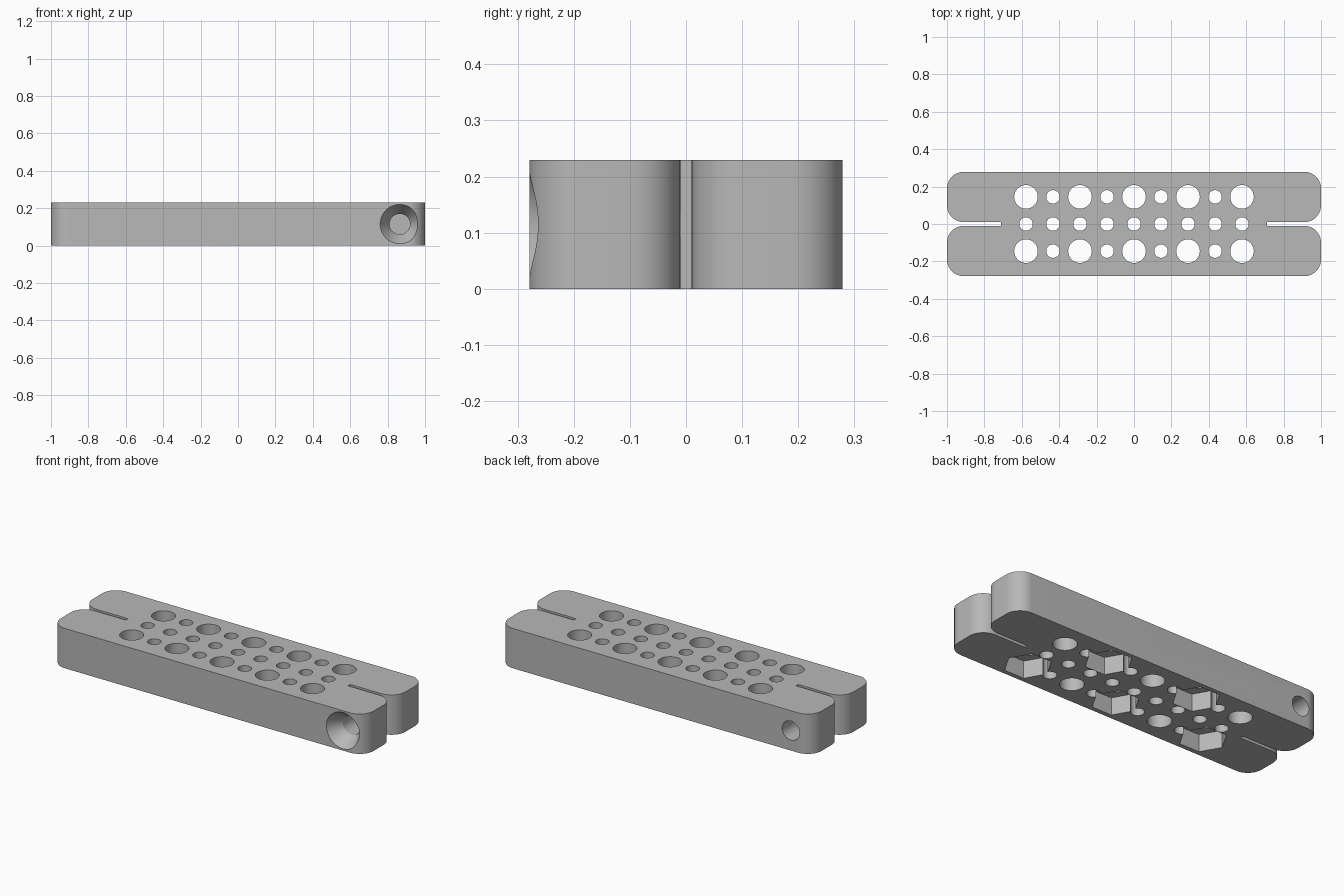
import bpy, bmesh, math
from mathutils import Matrix, Vector

if "Cube" in bpy.data.objects:
    bpy.data.objects.remove(bpy.data.objects["Cube"], do_unlink=True)

HEIGHT, HALF_W, GAP = 0.23, 0.279, 0.01
CORNER, SLOT_X, PITCH, ROW = 0.09, 0.71, 0.1444, 0.145
SCREW_X, SCREW_R = 0.865, 0.055

grey = bpy.data.materials.new("mid_grey")
grey.use_nodes = True
colour = (0.48, 0.48, 0.48, 1)
grey.diffuse_color = colour
grey.node_tree.nodes["Principled BSDF"].inputs["Base Color"].default_value = colour


def make_object(name, bm):
    bmesh.ops.recalc_face_normals(bm, faces=bm.faces[:])
    mesh = bpy.data.meshes.new(name)
    bm.to_mesh(mesh)
    bm.free()
    mesh.materials.append(grey)
    obj = bpy.data.objects.new(name, mesh)
    bpy.context.collection.objects.link(obj)
    return obj


def add_prism(bm, x, y, radius, z0, z1, sides):
    # Upright prism; the first corner points along x
    rings = []
    for z in (z0, z1):
        rings.append([bm.verts.new((x + radius * math.cos(math.tau * i / sides),
                                    y + radius * math.sin(math.tau * i / sides), z))
                      for i in range(sides)])
    bm.faces.new(rings[0])
    bm.faces.new(rings[1])
    for i in range(sides):
        j = (i + 1) % sides
        bm.faces.new((rings[0][i], rings[0][j], rings[1][j], rings[1][i]))


def add_lathe_y(bm, x, z, profile, sides=48):
    # Solid of revolution along y from (y, radius) pairs
    rings = [[bm.verts.new((x + r * math.cos(math.tau * i / sides), y,
                            z + r * math.sin(math.tau * i / sides)))
              for i in range(sides)] for y, r in profile]
    bm.faces.new(rings[0])
    bm.faces.new(rings[-1])
    for a, b in zip(rings, rings[1:]):
        for i in range(sides):
            j = (i + 1) % sides
            bm.faces.new((a[i], a[j], b[j], b[i]))


def arc(cx, cy, start, steps=14):
    return [(cx + CORNER * math.cos(t), cy + CORNER * math.sin(t))
            for t in (math.radians(start + 90 * i / steps) for i in range(steps + 1))]


# Outline of one end of the bar: two rounded fingers with a slot between
end = arc(1 - CORNER, -HALF_W + CORNER, -90)
end += arc(1 - CORNER, -GAP - CORNER, 0)
end += [(SLOT_X, -GAP), (SLOT_X, GAP)]
end += arc(1 - CORNER, GAP + CORNER, -90)
end += arc(1 - CORNER, HALF_W - CORNER, 0)
outline = end + [(-x, -y) for x, y in end]

bm = bmesh.new()
face = bm.faces.new([bm.verts.new((x, y, 0)) for x, y in outline])
result = bmesh.ops.extrude_face_region(bm, geom=[face])
top = [v for v in result["geom"] if isinstance(v, bmesh.types.BMVert)]
bmesh.ops.translate(bm, verts=top, vec=(0, 0, HEIGHT))
body = make_object("clamp_bar", bm)

# Vertical through holes
holes = bmesh.new()
for col in range(-4, 5):
    for row in (-1, 0, 1):
        large = row != 0 and col % 2 == 0
        add_prism(holes, col * PITCH, row * ROW, 0.063 if large else 0.036,
                  -0.1, HEIGHT + 0.1, 40 if large else 32)
hole_cutter = make_object("hole_cutter", holes)

# Hexagonal nut pockets on the underside, staggered between the two rows
pockets = bmesh.new()
for col, row in ((-4, -1), (0, -1), (4, -1), (-2, 1), (2, 1)):
    add_prism(pockets, col * PITCH, row * ROW, 0.125, -0.05, 0.1, 6)
pocket_cutter = make_object("pocket_cutter", pockets)

# Countersunk front screw hole and plain back screw hole, each into its slot
screws = bmesh.new()
add_lathe_y(screws, SCREW_X, HEIGHT / 2,
            [(-HALF_W - 0.04, 0.13), (-HALF_W, 0.105),
             (-HALF_W + 0.08, SCREW_R), (0, SCREW_R)])
add_lathe_y(screws, -SCREW_X, HEIGHT / 2, [(0, SCREW_R), (HALF_W + 0.05, SCREW_R)])
screw_cutter = make_object("screw_cutter", screws)

bpy.ops.object.select_all(action='DESELECT')
body.select_set(True)
bpy.context.view_layer.objects.active = body
for cutter in (hole_cutter, pocket_cutter, screw_cutter):
    cutter.hide_render = True
    mod = body.modifiers.new("cut", 'BOOLEAN')
    mod.operation = 'DIFFERENCE'
    mod.solver = 'EXACT'
    mod.object = cutter
    bpy.ops.object.modifier_apply(modifier=mod.name)
    bpy.data.objects.remove(cutter, do_unlink=True)

bpy.ops.object.shade_smooth_by_angle(angle=math.radians(25))
